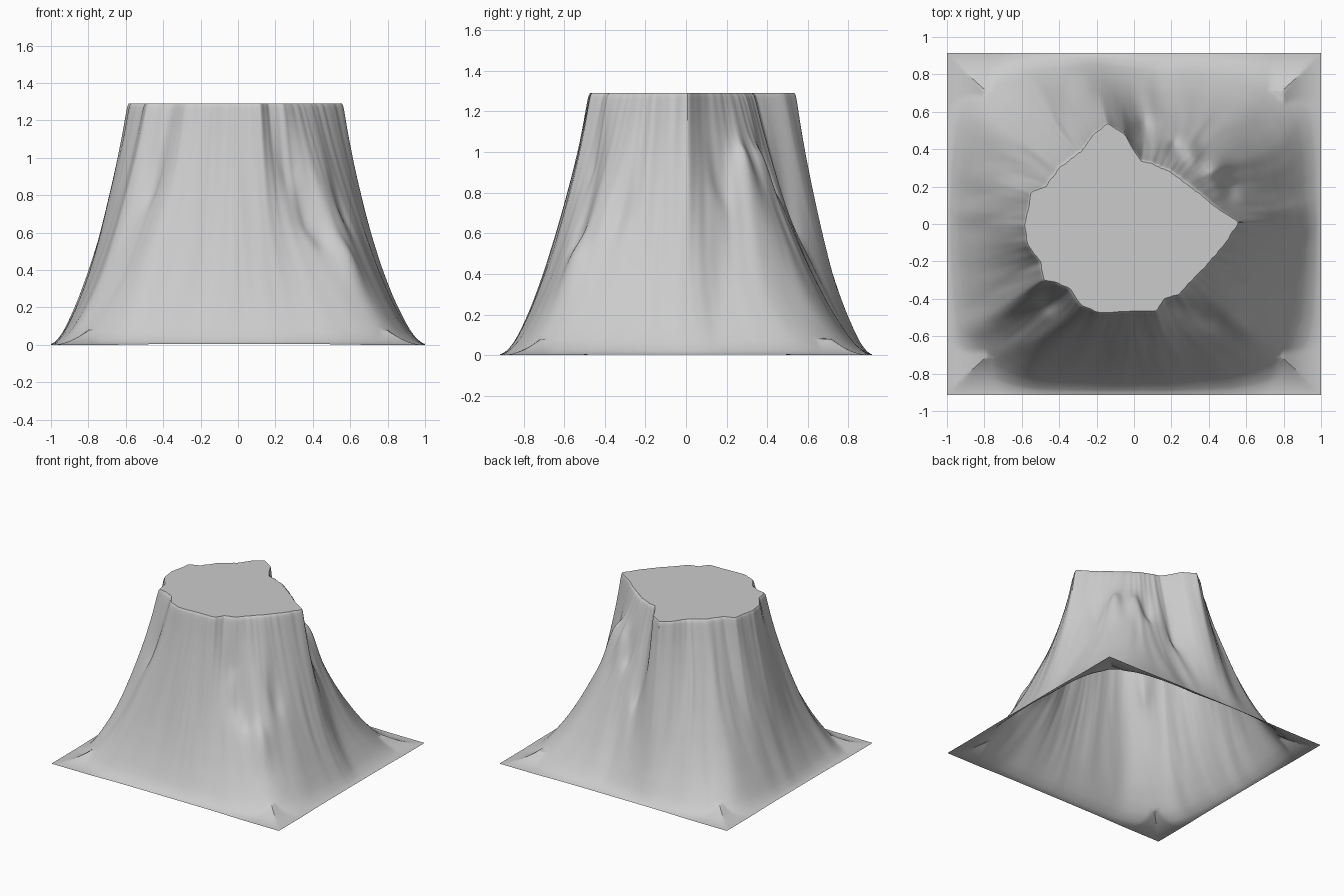
import bpy, bmesh, math
from mathutils import Vector, noise

if "Cube" in bpy.data.objects:
    bpy.data.objects.remove(bpy.data.objects["Cube"])

HX, HY, TOP = 1.0, 0.915, 1.29
N, RINGS = 480, 90

# outline of the flat summit, counter-clockwise
RIM = [Vector(p) for p in [
    (.56, .01), (.45, .08), (.35, .16), (.2, .275), (.1, .32), (.04, .335), (0, .39),
    (-.05, .48), (-.14, .535), (-.22, .475), (-.28, .39), (-.4, .3), (-.47, .2),
    (-.55, .17), (-.56, .1), (-.585, 0), (-.565, -.12), (-.5, -.2), (-.48, -.3),
    (-.4, -.315), (-.34, -.35), (-.28, -.435), (-.18, -.475), (0, -.465),
    (.12, -.465), (.16, -.4), (.24, -.375), (.28, -.33), (.38, -.23), (.49, -.1)]]

# slope profile: fraction from rim to foot, height
PROFILE = [(0, 1.29), (.02, 1.275), (.05, 1.205), (.1, 1.085), (.2, .89), (.35, .635),
           (.5, .415), (.65, .235), (.8, .095), (.9, .03), (1, 0)]

# local gullies and ledges: x, y, radius, height change
FEATURES = [(.26, -.43, .06, -.10), (.35, -.49, .07, -.11), (.44, -.52, .06, -.06),
            (.60, -.55, .07, .06), (.55, -.32, .06, -.05), (.44, .29, .06, .09),
            (.31, .38, .05, .07), (.22, .40, .05, -.08), (.51, .16, .05, -.06),
            (.05, .50, .06, -.08), (-.45, -.42, .06, -.06)]


def rim_radius(a):
    d = Vector((math.cos(a), math.sin(a)))
    for p, q in zip(RIM, RIM[1:] + RIM[:1]):
        e = q - p
        den = d.x * e.y - d.y * e.x
        if abs(den) < 1e-9:
            continue
        r = (p.x * q.y - p.y * q.x) / den
        s = (d * r - p).dot(e) / e.dot(e)
        if r > 0 and -1e-6 <= s <= 1 + 1e-6:
            return r
    return .45


def profile(t):
    t = min(max(t, 0), 1)
    for (t0, z0), (t1, z1) in zip(PROFILE, PROFILE[1:]):
        if t <= t1:
            return z0 + (z1 - z0) * (t - t0) / (t1 - t0)
    return 0


def slope(t):
    # widen the averaging away from the crisp rim
    w = min(.05, max(0, t) * .4)
    return sum(profile(t + w * k) for k in (-1, -.5, 0, .5, 1)) / 5


# ray directions, with the nearest rays snapped to the square corners
angles = [2 * math.pi * i / N for i in range(N)]
for sx, sy in ((1, 1), (-1, 1), (-1, -1), (1, -1)):
    a = math.atan2(sy * HY, sx * HX) % (2 * math.pi)
    angles[round(a / (2 * math.pi) * N) % N] = a

radii = [rim_radius(a) + .006 * noise.noise((math.cos(a) * 16, math.sin(a) * 16, 3))
         for a in angles]
radii = [(radii[i - 1] + 2 * radii[i] + radii[(i + 1) % N]) / 4 for i in range(N)]
W = 6
soft = [sum(radii[(i + k) % N] for k in range(-W, W + 1)) / (2 * W + 1) for i in range(N)]

bm = bmesh.new()
rays = []
for i, a in enumerate(angles):
    d = Vector((math.cos(a), math.sin(a)))
    qx, qy = abs(d.x) / HX, abs(d.y) / HY
    R = radii[i]
    edge = 1 / max(qx, qy)
    foot = 1 / (qx ** 4.8 + qy ** 4.8) ** (1 / 4.8)
    ray = []
    for k in range(RINGS + 1):
        r = R + (edge - R) * (k / RINGS) ** 1.25
        t = (r - R) / (foot - R)
        # rim details fade down the slope
        Re = R + (soft[i] - R) * min(1, 2 * t)
        t = (r - Re) / (foot - Re)
        x, y = d * r
        z = slope(t)
        if 0 < t < 1:
            # broad weathering streaks plus finer roughness
            fade = math.sin(math.pi * t)
            b = a + .2 * noise.noise((x * 2, y * 2, 11))
            c, s = math.cos(b), math.sin(b)
            n = noise.noise((c * 5, s * 5, t * 1.3))
            n += .4 * noise.noise((c * 12, s * 12, t * 2.5 + 7)) * (1 - t)
            z = slope(t + .035 * n * fade)
            for fx, fy, fr, fh in FEATURES:
                z += fh * min(1, t * 8) * math.exp(-((x - fx) ** 2 + (y - fy) ** 2) / fr ** 2)
        # gentle skirt running out into the corners
        e = max(0, min(HX - abs(x), HY - abs(y)))
        z = min(max(z, 2 * min(e, .2) ** 2), TOP)
        if k == 0:
            z = TOP
        ray.append(bm.verts.new((x, y, z)))
    rays.append(ray)

# slope faces and flat summit with a crisp edge
centre = bm.verts.new((0, 0, TOP))
for i in range(N):
    p, q = rays[i], rays[(i + 1) % N]
    bm.faces.new((centre, p[0], q[0]))
    for k in range(RINGS):
        bm.faces.new((p[k], p[k + 1], q[k + 1], q[k]))

me = bpy.data.meshes.new("mesa_terrain")
bm.to_mesh(me)
bm.free()
mesa = bpy.data.objects.new("mesa_terrain", me)
bpy.context.collection.objects.link(mesa)
bpy.context.view_layer.objects.active = mesa
mesa.select_set(True)
bpy.ops.object.shade_smooth_by_angle(angle=math.radians(25))
